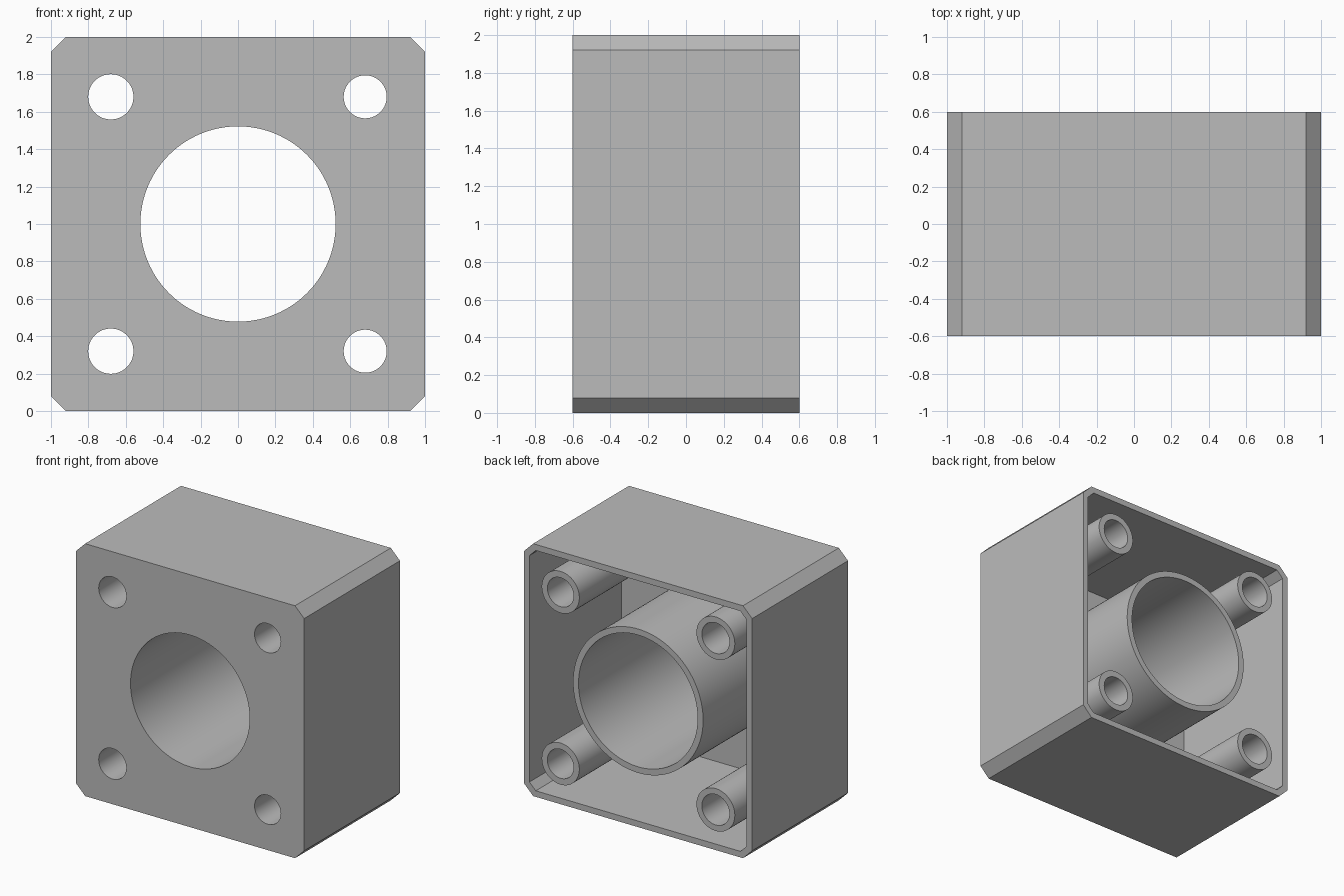
import bpy
import bmesh
import math

if "Cube" in bpy.data.objects:
    bpy.data.objects.remove(bpy.data.objects["Cube"])

WALL = 0.048
FRONT, BACK = -0.6, 0.6
# Tubes: x, z, bore radius, outer radius
TUBES = [(0, 1, 0.522, 0.522 + WALL)]
for z in (0.32, 1.68):
    TUBES += [(-0.68, z, 0.121, 0.168), (0.68, z, 0.115, 0.165)]

grey = bpy.data.materials.new("plain grey")
grey.use_nodes = True
colour = (0.5, 0.5, 0.5, 1)
grey.diffuse_color = colour
grey.node_tree.nodes["Principled BSDF"].inputs["Base Color"].default_value = colour


def octagon(half, cut):
    """Square outline with chamfered corners, centred at z = 1."""
    inner = half - cut
    quarter = [(half, inner), (inner, half)]
    points = []
    for i in range(4):
        for x, z in quarter if i == 0 else points[-2:]:
            points.append((x, z) if i == 0 else (-z, x))
    return [(x, z + 1) for x, z in points]


def circle(x, z, r, sides):
    angles = [math.tau * i / sides for i in range(sides)]
    return [(x + r * math.cos(a), z + r * math.sin(a)) for a in angles]


def prisms(name, outlines, y0, y1):
    """Extrude each closed x-z outline from y0 to y1."""
    bm = bmesh.new()
    for outline in outlines:
        face = bm.faces.new([bm.verts.new((x, y0, z)) for x, z in outline])
        result = bmesh.ops.extrude_face_region(bm, geom=[face], use_keep_orig=True)
        moved = [v for v in result["geom"] if isinstance(v, bmesh.types.BMVert)]
        bmesh.ops.translate(bm, verts=moved, vec=(0, y1 - y0, 0))
    bmesh.ops.recalc_face_normals(bm, faces=bm.faces)
    mesh = bpy.data.meshes.new(name)
    bm.to_mesh(mesh)
    bm.free()
    mesh.materials.append(grey)
    obj = bpy.data.objects.new(name, mesh)
    bpy.context.collection.objects.link(obj)
    return obj


def combine(target, tool, operation):
    mod = target.modifiers.new(operation.lower(), "BOOLEAN")
    mod.operation = operation
    mod.solver = "EXACT"
    mod.object = tool
    bpy.context.view_layer.objects.active = target
    bpy.ops.object.modifier_apply(modifier=mod.name)
    bpy.data.objects.remove(tool)


def tube_outlines(column):
    return [circle(t[0], t[1], t[column], 128 if t[0] == 0 else 64) for t in TUBES]


# Chamfered box, hollowed out from the back
housing = prisms("housing", [octagon(1, 0.08)], FRONT, BACK)
cavity = prisms("cavity_cutter", [octagon(1 - WALL, 0.055)], FRONT + WALL, BACK + 0.1)
combine(housing, cavity, "DIFFERENCE")

# Central sleeve and four screw posts
combine(housing, prisms("tube_bodies", tube_outlines(3), FRONT + WALL / 2, BACK), "UNION")

# Through bores
combine(housing, prisms("bore_cutter", tube_outlines(2), FRONT - 0.1, BACK + 0.1), "DIFFERENCE")

# Smooth round walls, crisp edges
bpy.ops.object.select_all(action="DESELECT")
housing.select_set(True)
bpy.context.view_layer.objects.active = housing
bpy.ops.object.shade_smooth_by_angle(angle=math.radians(30))
